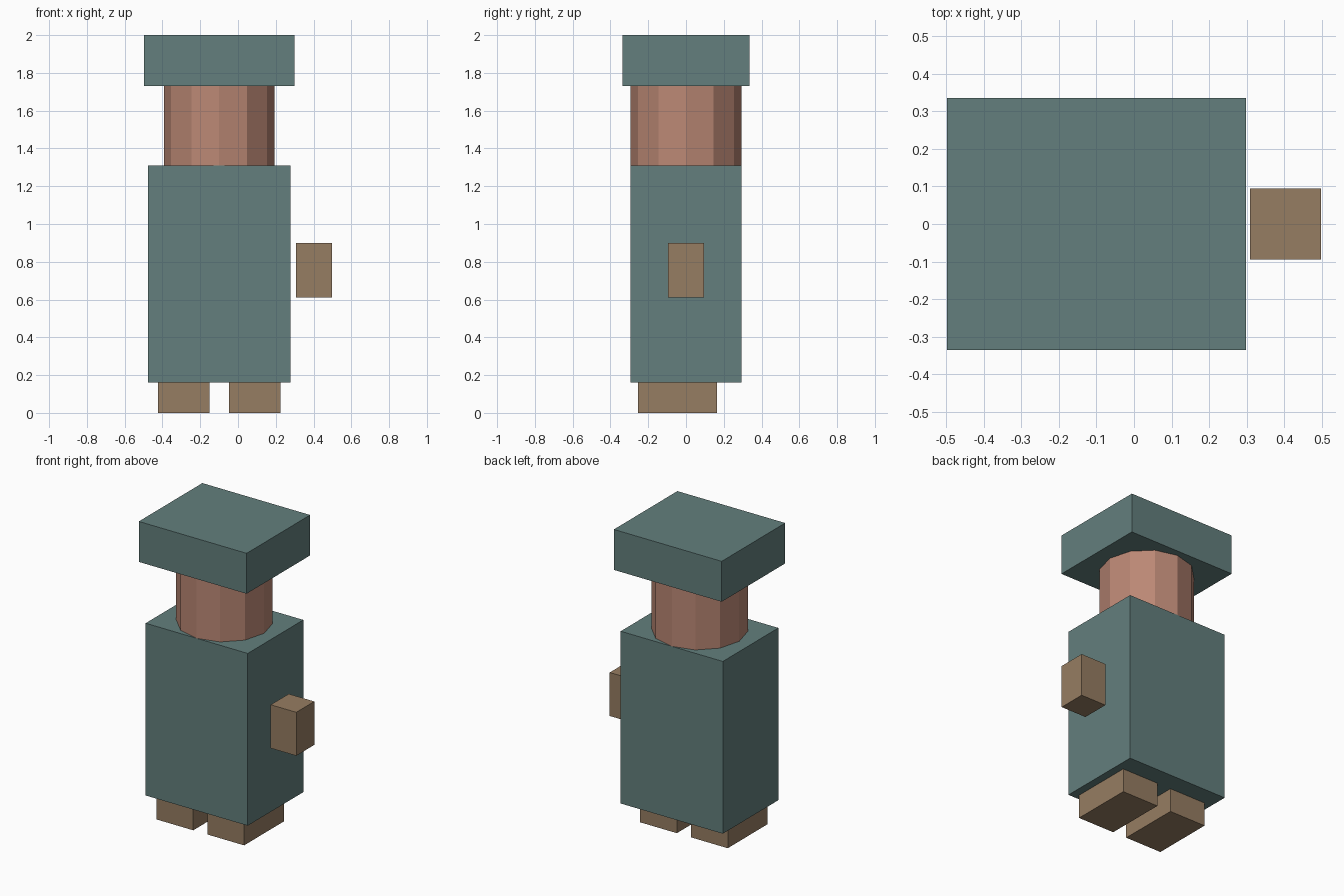
import bpy
import bmesh
from mathutils import Matrix, Vector

cube = bpy.data.objects.get("Cube")
if cube:
    bpy.data.objects.remove(cube, do_unlink=True)


def srgb(r, g, b):
    return tuple((c / 255 / 12.92) if c < 11 else ((c / 255 + 0.055) / 1.055) ** 2.4
                 for c in (r, g, b)) + (1.0,)


def material(name, colour):
    mat = bpy.data.materials.new(name)
    mat.use_nodes = True
    mat.diffuse_color = colour
    mat.node_tree.nodes["Principled BSDF"].inputs["Base Color"].default_value = colour
    return mat


teal = material("dull teal", srgb(99, 127, 125))
skin = material("warm skin", srgb(187, 136, 117))
brown = material("brown", srgb(150, 125, 98))


def finish(name, bm, mat):
    mesh = bpy.data.meshes.new(name)
    bm.to_mesh(mesh)
    bm.free()
    mesh.materials.append(mat)
    obj = bpy.data.objects.new(name, mesh)
    bpy.context.collection.objects.link(obj)
    return obj


def box(name, low, high, mat):
    low, high = Vector(low), Vector(high)
    bm = bmesh.new()
    bmesh.ops.create_cube(bm, size=1, matrix=Matrix.Translation((low + high) / 2)
                          @ Matrix.Diagonal((*(high - low), 1)))
    return finish(name, bm, mat)


CENTRE = -0.1  # the body axis sits off centre because only one hand sticks out

# Feet, mirrored about the body axis and pointing forward
for name, side in (("right_foot", -1), ("left_foot", 1)):
    x = CENTRE + side * 0.188
    box(name, (x - 0.136, -0.255, 0), (x + 0.136, 0.165, 0.16), brown)

# Body block and flat cap
box("body", (CENTRE - 0.377, -0.293, 0.16), (CENTRE + 0.377, 0.293, 1.31), teal)
box("cap", (CENTRE - 0.398, -0.335, 1.73), (CENTRE + 0.398, 0.335, 2.0), teal)

# Twelve-sided head
bm = bmesh.new()
bmesh.ops.create_cone(bm, cap_ends=True, segments=12, radius1=0.293, radius2=0.293,
                      depth=0.42, matrix=Matrix.Translation((CENTRE, 0, 1.52)))
finish("head", bm, skin)

# Floating left hand
box("left_hand", (0.308, -0.095, 0.61), (0.497, 0.095, 0.9), brown)
